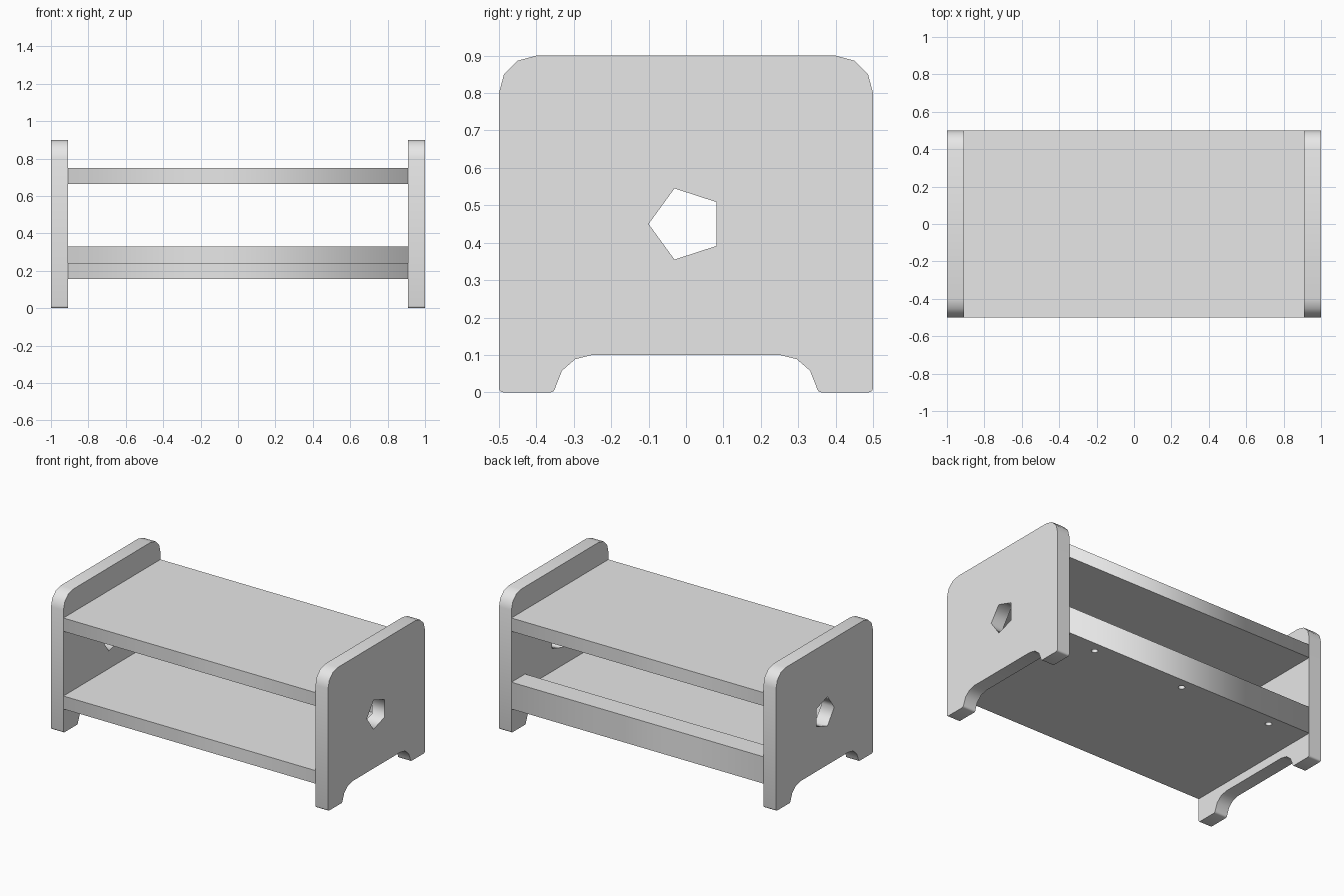
import bpy
from math import pi, cos, sin, radians

cube = bpy.data.objects.get("Cube")
if cube:
    bpy.data.objects.remove(cube, do_unlink=True)

grey = bpy.data.materials.new("plain grey")
grey.use_nodes = True
grey.diffuse_color = (0.8, 0.8, 0.8, 1)
grey.node_tree.nodes["Principled BSDF"].inputs["Base Color"].default_value = (0.8, 0.8, 0.8, 1)

WIDTH, DEPTH = 2.0, 1.0
PANEL = 0.09                      # thickness of the end panels
INNER = WIDTH / 2 - PANEL         # inner face of the end panels


def arc(cx, cy, r, start, end, steps=3):
    angles = [radians(start + (end - start) * i / steps) for i in range(steps + 1)]
    return [(cx + r * cos(a), cy + r * sin(a)) for a in angles]


def board(name, outlines, thickness, location, rotation=(0, 0, 0)):
    """Flat board cut from an outline; further outlines become holes."""
    curve = bpy.data.curves.new(name, 'CURVE')
    curve.dimensions = '2D'
    curve.fill_mode = 'BOTH'
    curve.extrude = thickness / 2
    for points in outlines:
        spline = curve.splines.new('POLY')
        spline.points.add(len(points) - 1)
        for p, (x, y) in zip(spline.points, points):
            p.co = (x, y, 0, 1)
        spline.use_cyclic_u = True
    ob = bpy.data.objects.new(name, curve)
    ob.location, ob.rotation_euler = location, rotation
    bpy.context.collection.objects.link(ob)
    bpy.ops.object.select_all(action='DESELECT')
    ob.select_set(True)
    bpy.context.view_layer.objects.active = ob
    bpy.ops.object.convert(target='MESH')
    ob = bpy.context.object
    ob.data.materials.clear()
    ob.data.materials.append(grey)
    return ob


def rect(y0, y1):
    return [(-INNER, y0), (INNER, y0), (INNER, y1), (-INNER, y1)]


# End panels: rounded top corners, arched foot cut-out and five-sided hole
half = (arc(0.25, 0, 0.1, 90, 8)
        + arc(0.362, 0.012, 0.012, 200, 270, 2)
        + arc(0.488, 0.012, 0.012, -90, 0)
        + arc(0.4, 0.8, 0.1, 0, 90))
outline = half + [(-y, z) for y, z in reversed(half)]
pentagon = arc(0, 0.45, 0.1, 180, 540, 5)[:-1]
for name, side in (("left_end_panel", 1), ("right_end_panel", -1)):
    board(name, [outline, pentagon], PANEL,
          (side * (INNER + PANEL / 2), 0, 0), (pi / 2, 0, pi / 2))

# Seat board
board("seat", [rect(-DEPTH / 2, DEPTH / 2)], 0.087, (0, 0, 0.7065))

# Lower shelf with three screw holes beneath the back rail
holes = [arc(x, 0.43, 0.02, 0, 360, 12)[:-1] for x in (-0.66, 0, 0.66)]
board("lower_shelf", [rect(-DEPTH / 2, DEPTH / 2)] + holes, 0.085, (0, 0, 0.1985))

# Raised rail along the back of the shelf
board("back_rail", [rect(DEPTH / 2 - 0.14, DEPTH / 2)], 0.09, (0, 0, 0.286))
